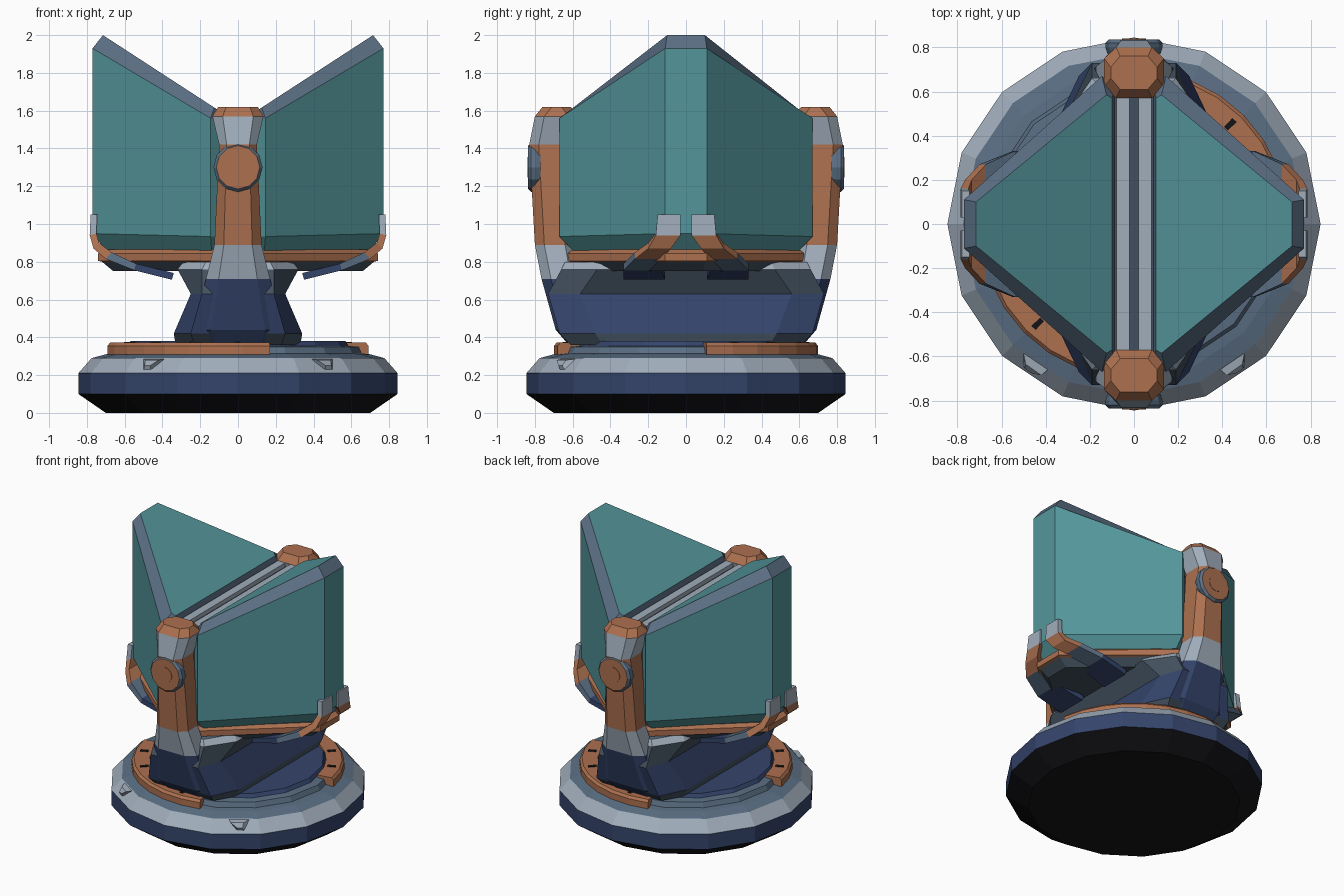
import bpy, bmesh
from math import cos, sin, radians, pi
from mathutils import Vector

cube = bpy.data.objects.get("Cube")
if cube:
    bpy.data.objects.remove(cube)


def material(name, rgb):
    lin = [((c / 255 + 0.055) / 1.055) ** 2.4 for c in rgb] + [1]
    m = bpy.data.materials.new(name)
    m.use_nodes = True
    m.diffuse_color = lin
    m.node_tree.nodes["Principled BSDF"].inputs["Base Color"].default_value = lin
    return m


MATS = {
    "teal": material("teal glass", (84, 150, 155)),
    "copper": material("copper", (172, 112, 79)),
    "light": material("pale grey", (160, 173, 187)),
    "slate": material("slate blue", (90, 110, 131)),
    "navy": material("navy", (52, 68, 107)),
    "dark": material("dark slate", (66, 80, 94)),
    "black": material("black", (20, 20, 24)),
}


def loft(name, rings, colours):
    """Skin closed rings; colours = first cap, each band, last cap."""
    used = list(dict.fromkeys(colours))
    bm = bmesh.new()
    loops = [[bm.verts.new(p) for p in ring] for ring in rings]
    n = len(loops[0])
    bm.faces.new(loops[0]).material_index = used.index(colours[0])
    for a, b, col in zip(loops, loops[1:], colours[1:]):
        for i in range(n):
            j = (i + 1) % n
            bm.faces.new((a[i], a[j], b[j], b[i])).material_index = used.index(col)
    bm.faces.new(loops[-1]).material_index = used.index(colours[-1])
    bmesh.ops.recalc_face_normals(bm, faces=bm.faces)
    mesh = bpy.data.meshes.new(name)
    bm.to_mesh(mesh)
    bm.free()
    for c in used:
        mesh.materials.append(MATS[c])
    obj = bpy.data.objects.new(name, mesh)
    bpy.context.collection.objects.link(obj)
    return obj


def polar(r, a, z):
    return (r * cos(a), r * sin(a), z)


def disc(r, z, n=16):
    return [polar(r, 2 * pi * i / n, z) for i in range(n)]


def octagon(x1, y1, x2, y2, z):
    """Four-way symmetric outline through a side corner and an end corner."""
    return [(x1, -y1, z), (x1, y1, z), (x2, y2, z), (-x2, y2, z),
            (-x1, y1, z), (-x1, -y1, z), (-x2, -y2, z), (x2, -y2, z)]


# Round base
profile = [(0.70, 0), (0.845, 0.10), (0.845, 0.21), (0.775, 0.29), (0.70, 0.31),
           (0.655, 0.315), (0.64, 0.35), (0.585, 0.355), (0.57, 0.38)]
loft("base", [disc(r, z) for r, z in profile],
     ["black", "black", "navy", "light"] + ["slate"] * 4 + ["navy", "navy"])

# Curved guide rails with dark notches
for side, start in (("left", 9), ("right", 189)):
    rings = []
    for i in range(9):
        a = radians(start + 95 * i / 8)
        rings.append([polar(0.58, a, 0.31), polar(0.70, a, 0.31),
                      polar(0.70, a, 0.355), polar(0.685, a, 0.372),
                      polar(0.58, a, 0.372)])
    loft(side + "_rail", rings, ["copper"] * 10)
    for k in range(4):
        mid = radians(start + 15 + 22 * k)
        rings = [[polar(r, mid + d, z) for r, d in
                  ((0.60, -0.02), (0.655, -0.02), (0.655, 0.02), (0.60, 0.02))]
                 for z in (0.368, 0.376)]
        loft(f"{side}_rail_notch_{k + 1}", rings, ["black"] * 3)

# Small wedges on the front of the base rim
for s, side in ((1, "left"), (-1, "right")):
    foot = [(0.39, -0.66, 0.285), (0.50, -0.585, 0.285), (0.50, -0.64, 0.225), (0.46, -0.665, 0.225)]
    tip = [(0.42, -0.685, 0.28), (0.49, -0.635, 0.28), (0.495, -0.655, 0.25), (0.465, -0.675, 0.25)]
    loft(side + "_rim_wedge", [[(s * x, y, z) for x, y, z in r] for r in (foot, tip)],
         ["light"] * 3)

# Waisted pedestal
loft("pedestal", [octagon(0.33, 0.44, 0.23, 0.61, 0.36),
                  octagon(0.34, 0.48, 0.25, 0.67, 0.42),
                  octagon(0.25, 0.56, 0.19, 0.73, 0.63),
                  octagon(0.32, 0.47, 0.19, 0.66, 0.76),
                  octagon(0.29, 0.45, 0.17, 0.64, 0.80)],
     ["dark", "dark", "navy", "dark", "light", "slate"])

# Tray below the panels
loft("tray", [octagon(0.66, 0.09, 0.12, 0.56, 0.75),
              octagon(0.72, 0.10, 0.13, 0.61, 0.80),
              octagon(0.74, 0.11, 0.13, 0.625, 0.805),
              octagon(0.74, 0.11, 0.13, 0.625, 0.845),
              octagon(0.71, 0.10, 0.13, 0.60, 0.865)],
     ["dark", "dark", "copper", "copper", "copper", "dark"])

# Central spine and its two pale strips
loft("spine", [[(x, y, z) for x, y in ((-.1, -.58), (.1, -.58), (.1, .58), (-.1, .58))]
               for z in (0.82, 1.54)], ["dark"] * 3)
for s, side in ((1, "left"), (-1, "right")):
    loft(side + "_spine_strip",
         [[(s * x, y, z) for x, y in ((.02, -.57), (.08, -.57), (.08, .57), (.02, .57))]
          for z in (1.53, 1.57)], ["light"] * 3)


# Large slanted panels
def panel_ring(inner, shoulder, outer, height):
    half = [inner, shoulder, outer]
    pts = [(x, -y) for x, y in half] + [(x, y) for x, y in reversed(half)]
    return [(x, y, height(x)) for x, y in pts]


for s, side in ((1, "left"), (-1, "right")):
    wall = ((0.085, 0.62), (0.145, 0.67), (0.77, 0.11))
    rings = [panel_ring((0.09, 0.56), (0.14, 0.60), (0.70, 0.09), lambda x: 0.86),
             panel_ring(*wall, lambda x: 0.93 + 0.025 * x),
             panel_ring(*wall, lambda x: 1.56 + 0.592 * (x - 0.145)),
             panel_ring((0.10, 0.57), (0.125, 0.585), (0.715, 0.10),
                        lambda x: 1.60 + 0.65 * (x - 0.10))]
    loft(side + "_panel", [[(s * x, y, z) for x, y, z in r] for r in rings],
         ["dark", "teal", "teal", "slate", "teal"])


# Upright arms with pivot caps
def arm_ring(s, z, w, y_in, y_out):
    c = 0.05
    half = [(w * 0.6, y_in), (w, y_in + c), (w, y_out - c), (w * 0.6, y_out)]
    pts = half + [(-x, y) for x, y in reversed(half)]
    return [(x, s * y, z) for x, y in pts]


arm = [(0.37, 0.21, 0.46, 0.63), (0.44, 0.24, 0.48, 0.69), (0.71, 0.17, 0.56, 0.765),
       (0.89, 0.125, 0.59, 0.80), (1.42, 0.10, 0.60, 0.83),
       (1.57, 0.135, 0.57, 0.80), (1.62, 0.105, 0.61, 0.76)]
for s, side in ((-1, "front"), (1, "back")):
    loft(side + "_arm", [arm_ring(s, *row) for row in arm],
         ["navy", "navy", "navy", "light", "copper", "light", "copper", "copper"])

    def pivot(r, y):
        return [(x, s * y, 1.3 + z) for x, z, _ in disc(r, 0, 12)]

    loft(side + "_pivot", [pivot(0.12, 0.77), pivot(0.13, 0.80), pivot(0.13, 0.82), pivot(0.115, 0.836)],
         ["slate", "slate", "slate", "slate", "copper"])
    loft(side + "_pivot_bolt", [pivot(0.055, 0.834), pivot(0.055, 0.839)], ["copper"] * 3)

# Four clips: outer x, z, inner x, z, then the y range
clip = [(0.78, 1.05, 0.745, 1.05, 0.03, 0.15),
        (0.785, 0.94, 0.75, 0.95, 0.03, 0.16),
        (0.765, 0.87, 0.735, 0.90, 0.08, 0.20),
        (0.70, 0.815, 0.67, 0.85, 0.13, 0.27),
        (0.55, 0.755, 0.54, 0.79, 0.13, 0.33),
        (0.35, 0.705, 0.34, 0.74, 0.11, 0.33)]
for sx, side in ((1, "left"), (-1, "right")):
    for sy, end in ((-1, "front"), (1, "back")):
        rings = [[(sx * xo, sy * y0, zo), (sx * xo, sy * y1, zo),
                  (sx * xi, sy * y1, zi), (sx * xi, sy * y0, zi)]
                 for xo, zo, xi, zi, y0, y1 in clip]
        loft(f"{end}_{side}_clip", rings,
             ["light", "light", "copper", "copper", "slate", "navy", "navy"])
